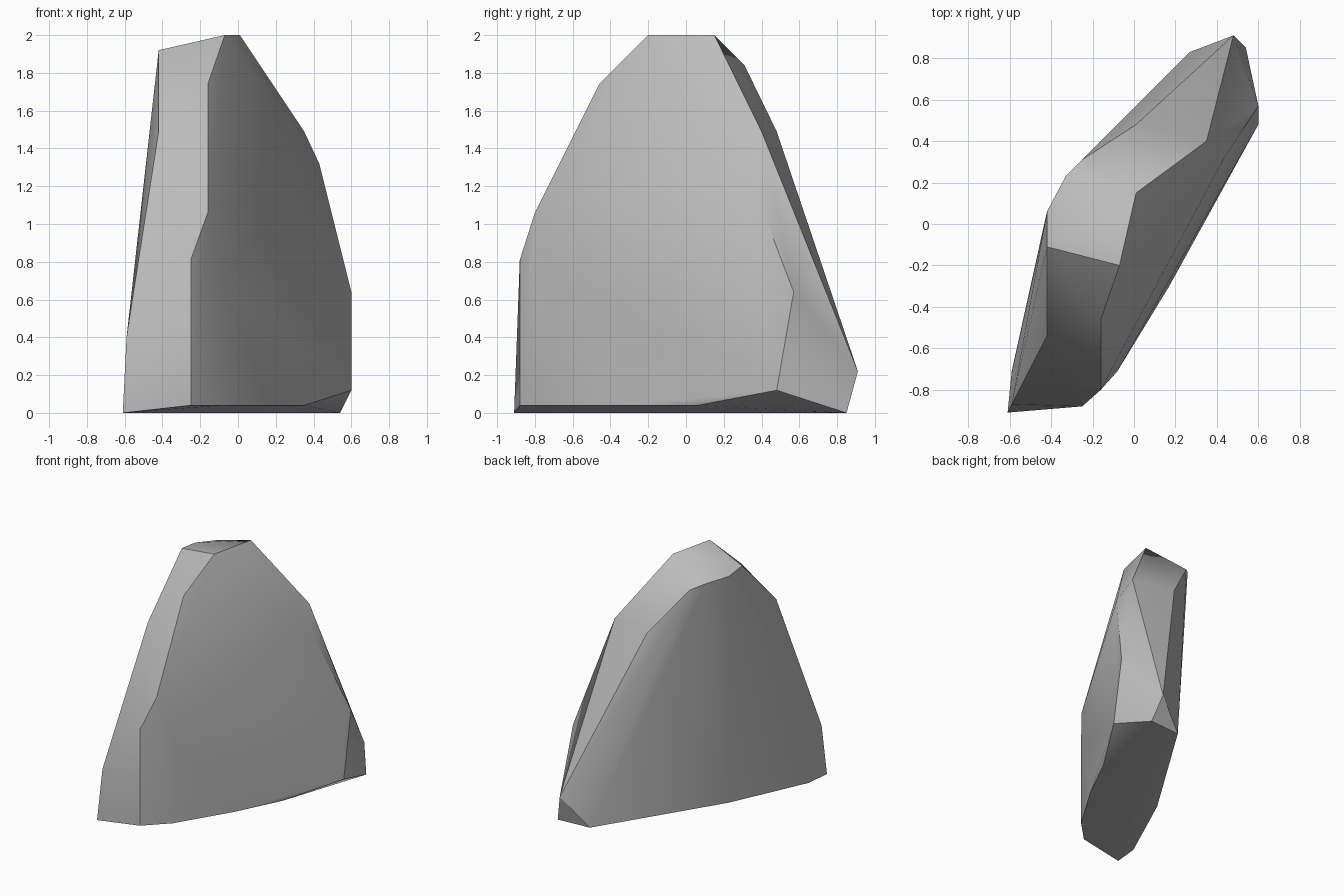
import bpy
import bmesh
import math

# Remove the default cube
default_cube = bpy.data.objects.get("Cube")
if default_cube:
    bpy.data.objects.remove(default_cube, do_unlink=True)


def make_material(name, color):
    material = bpy.data.materials.new(name)
    material.use_nodes = True
    material.diffuse_color = color
    shader = material.node_tree.nodes["Principled BSDF"]
    shader.inputs["Base Color"].default_value = color
    shader.inputs["Roughness"].default_value = 0.9
    return material


def make_rock(name, corner_groups, material):
    """Wrap a faceted stone around its chipped corners."""
    bm = bmesh.new()
    for group in corner_groups:
        for corner in group:
            bm.verts.new(corner)
    hull = bmesh.ops.convex_hull(bm, input=bm.verts[:], use_existing_faces=False)
    leftovers = {item for key in ("geom_interior", "geom_unused")
                 for item in hull[key] if isinstance(item, bmesh.types.BMVert)}
    bmesh.ops.delete(bm, geom=list(leftovers), context="VERTS")
    bmesh.ops.recalc_face_normals(bm, faces=bm.faces[:])
    mesh = bpy.data.meshes.new(name)
    bm.to_mesh(mesh)
    bm.free()
    mesh.materials.append(material)
    rock = bpy.data.objects.new(name, mesh)
    bpy.context.collection.objects.link(rock)
    return rock


# Slanted summit facet
summit = [(-.07, -.2, 2), (.01, .15, 2), (-.25, .31, 1.84),
          (-.33, .23, 1.88), (-.42, .06, 1.9), (-.42, -.11, 1.92)]

# Front rim: inner and outer edges of the narrow front facets
front_inner = [(-.16, -.46, 1.74), (-.16, -.8, 1.06),
               (-.25, -.88, .81), (-.25, -.88, .04)]
front_outer = [(-.42, -.54, 1.49), (-.59, -.87, .4), (-.61, -.91, 0)]

# Broad side: gently bowed towards its lower edge
broad_side = [(-.08, -.71, .7), (-.08, -.71, .04),
              (.17, -.3, .04), (.35, .06, .04)]

# Rear rim: chipped ridge running down to the tail
rear_inner = [(.35, .4, 1.49), (.43, .31, 1.32),
              (.6, .57, .64), (.6, .48, .12)]
rear_outer = [(.01, .48, 1.49), (.48, .91, .22)]

# Base outline
base = [(.54, .85, 0), (.27, .83, 0), (-.31, -.1, 0), (-.59, -.71, 0)]

stone_gray = make_material("stone_gray", (0.5, 0.5, 0.5, 1))
rock = make_rock("rock", [summit, front_inner, front_outer, broad_side,
                          rear_inner, rear_outer, base], stone_gray)

# Soften shallow facets and keep chipped edges crisp
bpy.ops.object.select_all(action="DESELECT")
rock.select_set(True)
bpy.context.view_layer.objects.active = rock
bpy.ops.object.shade_smooth_by_angle(angle=math.radians(30))
